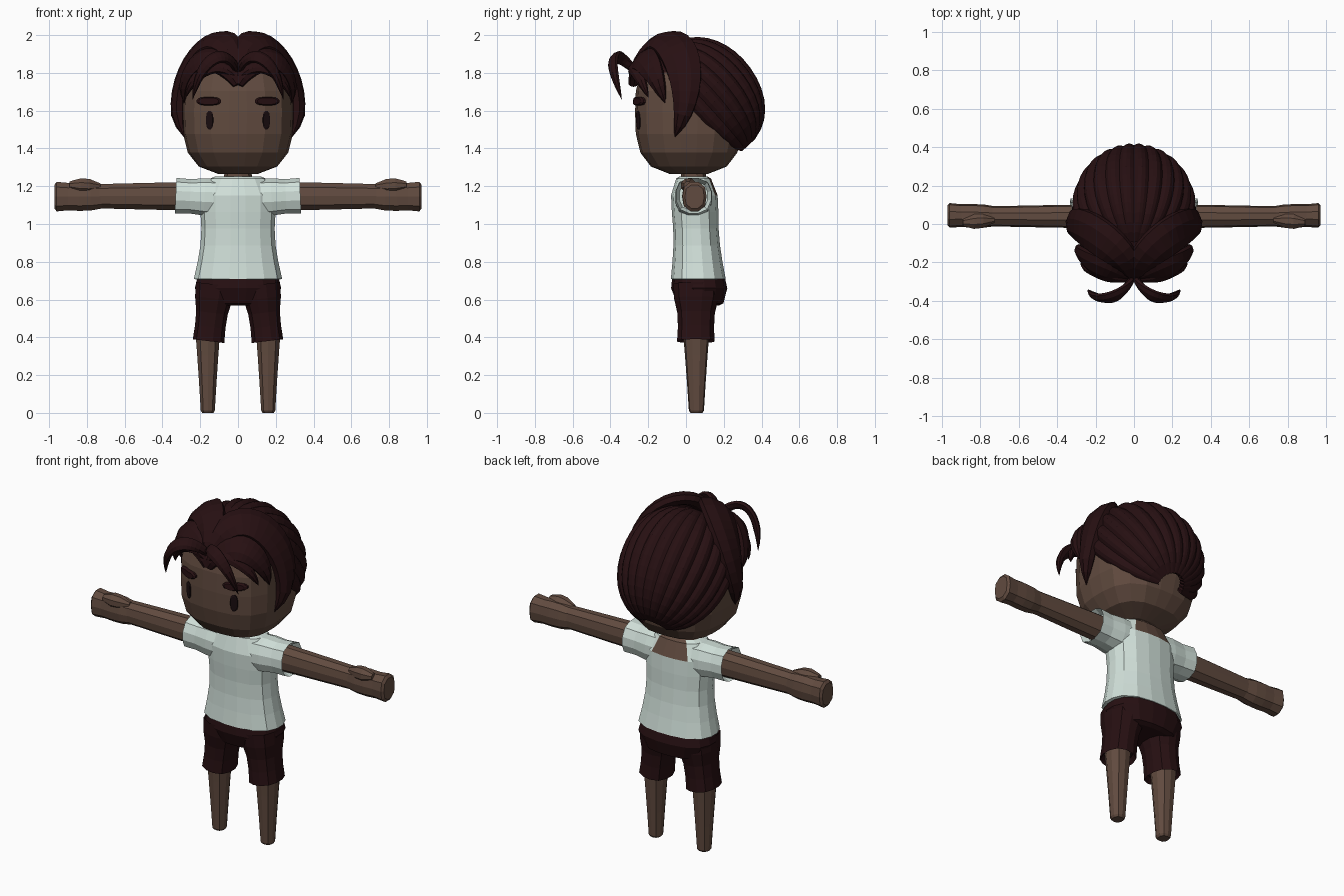
import bpy, bmesh
from math import sin, cos, pi, radians
from mathutils import Vector
from mathutils.geometry import interpolate_bezier

if "Cube" in bpy.data.objects:
    bpy.data.objects.remove(bpy.data.objects["Cube"])


def material(name, red, green, blue):
    mat = bpy.data.materials.new(name)
    mat.use_nodes = True
    mat.diffuse_color = (red, green, blue, 1)
    shader = mat.node_tree.nodes["Principled BSDF"]
    shader.inputs["Base Color"].default_value = mat.diffuse_color
    shader.inputs["Roughness"].default_value = .9
    return mat


SKIN = material("brown skin", .12, .07, .05)
MAROON = material("dark maroon", .02, .005, .006)
SHIRT = material("pale mint cloth", .64, .75, .7)
EYE = material("eye black", .01, .004, .005)


def join_rings(name, rings, materials, mirror=False, closed=True):
    """Join matching rings of points into one flat-shaded surface."""
    bm = bmesh.new()
    rows = [[bm.verts.new(point) for point in ring] for ring in rings]
    count = len(rows[0])
    for low, high in zip(rows, rows[1:]):
        for i in range(count if closed else count - 1):
            j = (i + 1) % count
            bm.faces.new((low[i], low[j], high[j], high[i]))
    if closed:
        bm.faces.new(rows[0])
        bm.faces.new(rows[-1])
    bmesh.ops.recalc_face_normals(bm, faces=bm.faces)
    mesh = bpy.data.meshes.new(name)
    bm.to_mesh(mesh)
    bm.free()
    part = bpy.data.objects.new(name, mesh)
    bpy.context.collection.objects.link(part)
    for mat in materials:
        mesh.materials.append(mat)
    if mirror:
        part.modifiers.new("mirror", "MIRROR")
    return part


def oval(width, depth, sides, power):
    """Rounded-square outline of the given half sizes."""
    outline = []
    for i in range(sides):
        angle = 2 * pi * (i + .5) / sides
        c, s = cos(angle), sin(angle)
        reach = (abs(c) ** power + abs(s) ** power) ** (-1 / power)
        outline.append((width * c * reach, depth * s * reach))
    return outline


def tube(name, start, end, radii, materials, flat=1, lip=.012, sides=12,
         power=2.6, mirror=False):
    """Evenly spaced rings from start to end; a negative lip hollows the ends."""
    start, end = Vector(start), Vector(end)
    axis = (end - start).normalized()
    depth_axis = Vector((0, 1, 0))
    width_axis = depth_axis.cross(axis).normalized()

    def ring(center, radius):
        return [center + width_axis * u + depth_axis * v
                for u, v in oval(radius, radius * flat, sides, power)]

    last = len(radii) - 1
    rings = [ring(start.lerp(end, i / last), r) for i, r in enumerate(radii)]
    rings.insert(0, ring(start - axis * lip, radii[0] * .8))
    rings.append(ring(end + axis * lip, radii[-1] * .8))
    return join_rings(name, rings, materials, mirror)


# Head: a boxy ball, with the scalp painted as hair
head_rings = []
for step in range(-4, 5):
    height = sin(radians(20 * step))
    swell = (1 - abs(height) ** 3) ** (1 / 3)
    head_rings.append([(x, y + .015, 1.59 + .33 * height)
                       for x, y in oval(.295 * swell, .285 * swell, 20, 2.9)])
head = join_rings("head", head_rings, [SKIN, MAROON])
for face in head.data.polygons:
    face.material_index = int(face.center.z > 1.8)
tube("neck", (0, .04, 1.1), (0, .04, 1.3), (.09, .08, .07), [SKIN], flat=.9)

# Eyes and brows follow the curve of the face
bpy.context.view_layer.update()


def face_plate(name, x, z, width, height, mat, thickness):
    def ring(out, scale):
        points = []
        for u, v in oval(width * scale, height * scale, 12, 2.6):
            ray = Vector((x + u, -1, z + v))
            spot = head.ray_cast(ray, Vector((0, 1, 0)))[1]
            points.append((spot.x, spot.y - out, spot.z))
        return points
    layers = [ring(0, 1), ring(thickness * .6, 1), ring(thickness, .8)]
    join_rings(name, layers, [mat], mirror=True)


face_plate("eye", .15, 1.55, .02, .05, EYE, thickness=.007)
face_plate("brow", .155, 1.65, .066, .023, MAROON, thickness=.02)

# Back hair: ridged strands running from the parting to the nape
axis, lift = Vector((0, -.68, .73)), Vector((0, .73, .68))
side = Vector((1, 0, 0))
strands, cuts = 14, 4
hair_rings = []
for step in range(1, 18):
    turn = pi * step / 18
    along = axis * cos(turn) * (1.12 if cos(turn) < 0 else 1)
    ring = []
    for i in range(strands * cuts + 1):
        swing = radians(202) * (i / (strands * cuts) - .5)
        ridge = .95 + .06 * abs(sin(pi * i / cuts))
        across = lift * cos(swing) + side * sin(swing)
        spot = along + across * sin(turn) ** .8 * ridge
        ring.append(Vector((0, .065, 1.655)) + spot * .323)
    hair_rings.append(ring)
back_hair = join_rings("back_hair", hair_rings, [MAROON], closed=False)
solid = back_hair.modifiers.new("thickness", "SOLIDIFY")
solid.thickness, solid.offset = .03, -1


def lock(name, root, root_handle, tip_handle, tip, width, thickness):
    """Flat tapered lock swept along a curve, facing out from the head."""
    path = interpolate_bezier(Vector(root), Vector(root_handle),
                              Vector(tip_handle), Vector(tip), 18)
    rings = []
    last = len(path) - 1
    for i, point in enumerate(path):
        tangent = path[min(i + 1, last)] - path[max(i - 1, 0)]
        across = tangent.cross(point - Vector((0, .03, 1.6))).normalized()
        out = across.cross(tangent).normalized()
        taper = max(sin(pi * (.08 + .92 * i / last)), .003) ** .7
        half = width * taper
        rings.append([point + across * u + out * v for u, v in
                      oval(half, min(thickness, half * .8), 8, 1.8)])
    join_rings(name, rings, [MAROON], mirror=True)


# Locks fanning out from the parting
lock("crown_lock", (0, -.27, 1.8), (.05, -.1, 2.2), (.43, .1, 1.8),
     (.285, -.06, 1.46), width=.11, thickness=.04)
lock("fringe_lock", (0, -.28, 1.74), (.1, -.25, 1.95), (.3, -.2, 1.9),
     (.285, -.11, 1.64), width=.08, thickness=.03)
lock("temple_lock", (0, -.28, 1.77), (.1, -.3, 1.9), (.25, -.25, 1.8),
     (.275, -.2, 1.67), width=.04, thickness=.02)
lock("front_curl", (0, -.26, 1.8), (.05, -.4, 1.95), (.2, -.42, 1.9),
     (.24, -.34, 1.66), width=.04, thickness=.02)

# Shirt, open around the neck and lower at the back
shirt = tube("shirt", (0, .065, .71), (0, .04, 1.24),
             (.235, .215, .2, .195, .2, .2, .15), [SHIRT, SKIN],
             flat=.62, sides=16)
for face in shirt.data.polygons:
    x, y, z = face.center
    open_neck = y > .08 or z > 1.248
    face.material_index = int(z > 1.19 and abs(x) < .07 and open_neck)
tube("sleeve", (.1, .04, 1.14), (.33, .04, 1.15), (.1, .1, .092, .095),
     [SHIRT], lip=-.04, mirror=True)

# Arms, fists and thumbs
tube("arm", (.2, .04, 1.147), (.76, .04, 1.147), (.078, .072, .065),
     [SKIN], flat=.8, sides=10, mirror=True)
tube("hand", (.72, .04, 1.145), (.96, .045, 1.145),
     (.064, .075, .077, .074, .08), [SKIN], flat=.8, sides=10, mirror=True)
tube("thumb", (.74, .02, 1.2), (.88, .01, 1.205), (.02, .038, .04, .025),
     [SKIN], sides=8, mirror=True)

# Shorts and legs
tube("shorts_hips", (0, .075, .58), (0, .065, .74), (.19, .23, .21),
     [MAROON], flat=.65, sides=16)
tube("shorts_leg", (.156, .052, .38), (.12, .055, .68),
     (.085, .082, .085, .1, .105), [MAROON], flat=1.18, lip=-.03, mirror=True)
tube("leg", (.16, .055, .012), (.16, .054, .45), (.038, .047, .057, .068),
     [SKIN], flat=1.05, sides=10, mirror=True)
